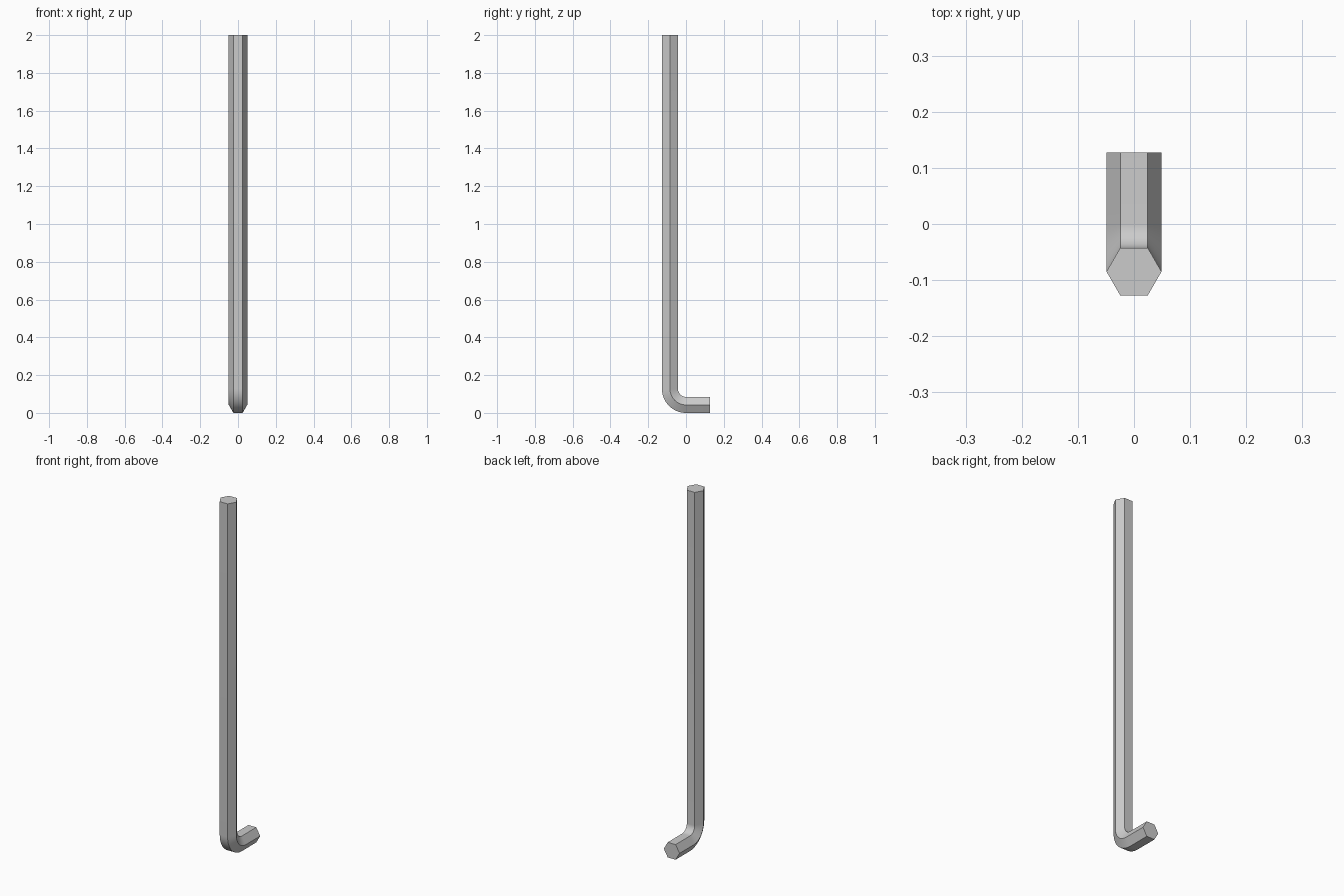
import bpy, bmesh
from math import sin, cos, pi, radians, sqrt

if "Cube" in bpy.data.objects:
    bpy.data.objects.remove(bpy.data.objects["Cube"])

R = 0.049                  # hexagon corner radius
A = R * sqrt(3) / 2        # hexagon flat radius
BEND = 2 * A               # bend radius along the centre line
CZ = BEND + A              # bend centre height (bend centre is at y = 0)
STEPS = 16

# Stations: (bend angle, shift in y, shift in z)
stations = [(0, 0, 2 - CZ)]
stations += [(pi / 2 * i / STEPS, 0, 0) for i in range(STEPS + 1)]
stations += [(pi / 2, CZ, 0)]

# Hexagonal bar swept along the long arm, the bend and the short arm
bm = bmesh.new()
rings = []
for t, dy, dz in stations:
    ring = []
    for k in range(6):
        a = k * pi / 3
        r = BEND + R * sin(a)
        ring.append(bm.verts.new((R * cos(a), dy - r * cos(t), CZ + dz - r * sin(t))))
    rings.append(ring)
for a, b in zip(rings, rings[1:]):
    for k in range(6):
        n = (k + 1) % 6
        bm.faces.new((a[k], a[n], b[n], b[k]))

# Flat ends
bm.faces.new(rings[0])
bm.faces.new(rings[-1])
bmesh.ops.recalc_face_normals(bm, faces=bm.faces)

mesh = bpy.data.meshes.new("hex_key")
bm.to_mesh(mesh)
bm.free()
key = bpy.data.objects.new("hex_key", mesh)
bpy.context.collection.objects.link(key)
bpy.context.view_layer.objects.active = key
key.select_set(True)
bpy.ops.object.shade_smooth_by_angle(angle=radians(30))
